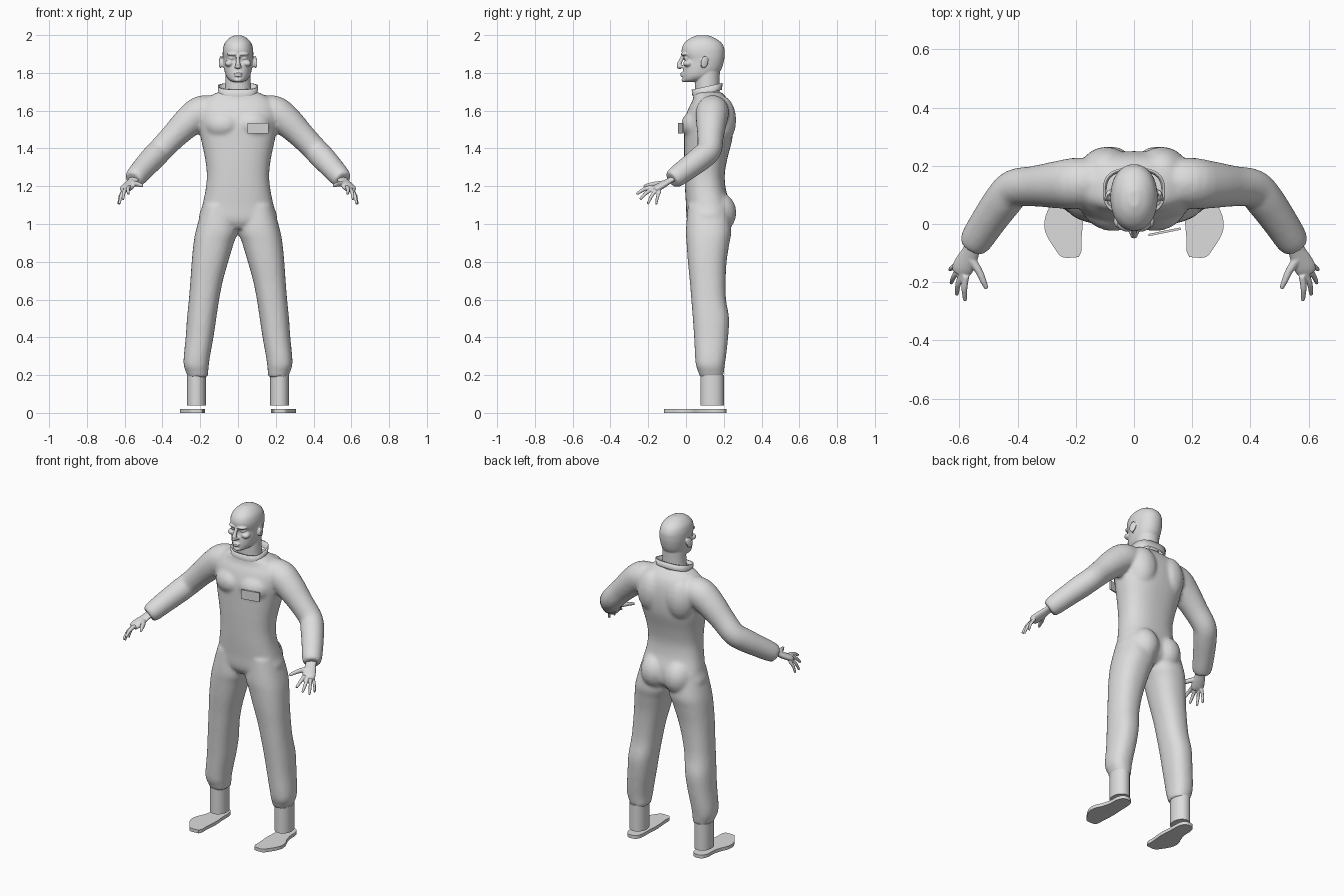
import bpy, bmesh, math
from mathutils import Vector, Matrix

if "Cube" in bpy.data.objects:
    bpy.data.objects.remove(bpy.data.objects["Cube"])

GREY = (0.72, 0.72, 0.72, 1)
mat = bpy.data.materials.new("light_grey")
mat.use_nodes = True
mat.diffuse_color = GREY
mat.node_tree.nodes["Principled BSDF"].inputs["Base Color"].default_value = GREY


def finish(name, bm, voxel=0, smooth=0, shade=True):
    bmesh.ops.recalc_face_normals(bm, faces=bm.faces)
    me = bpy.data.meshes.new(name)
    bm.to_mesh(me)
    bm.free()
    me.materials.append(mat)
    ob = bpy.data.objects.new(name, me)
    bpy.context.collection.objects.link(ob)
    for p in me.polygons:
        p.use_smooth = shade
    if voxel:
        rm = ob.modifiers.new("blend", "REMESH")
        rm.mode, rm.voxel_size, rm.use_smooth_shade = "VOXEL", voxel, True
        sm = ob.modifiers.new("soften", "SMOOTH")
        sm.factor, sm.iterations = 0.5, smooth
    return ob


def refine(rows, steps=4):
    """Catmull-Rom interpolation of parameter rows."""
    out = []
    for i in range(len(rows) - 1):
        a, b, c, d = (rows[min(max(i + k, 0), len(rows) - 1)] for k in (-1, 0, 1, 2))
        for s in range(steps):
            t = s / steps
            out.append([0.5 * (2 * q + (r - p) * t + (2 * p - 5 * q + 4 * r - u) * t * t
                               + (3 * q - p - 3 * r + u) * t ** 3)
                        for p, q, r, u in zip(a, b, c, d)])
    return out + [list(rows[-1])]


def skin(bm, rings):
    loops = [[bm.verts.new(p) for p in r] for r in rings]
    n = len(loops[0])
    for a, b in zip(loops, loops[1:]):
        for i in range(n):
            bm.faces.new((a[i], a[(i + 1) % n], b[(i + 1) % n], b[i]))
    bm.faces.new(loops[0][::-1])
    bm.faces.new(loops[-1])


def oval(z, x0, x1, y0, y1, power=2.0, n=40):
    ring = []
    for i in range(n):
        c, s = math.cos(math.tau * i / n), math.sin(math.tau * i / n)
        px = math.copysign(abs(c) ** (2 / power), c)
        py = math.copysign(abs(s) ** (2 / power), s)
        ring.append(Vector(((x0 + x1 + (x1 - x0) * px) / 2, (y0 + y1 + (y1 - y0) * py) / 2, z)))
    return ring


def stack(bm, rows, power=2.0):
    """Loft of ovals: z, x0, x1, y0, y1."""
    skin(bm, [oval(*r, power) for r in refine(rows)])


def tube(bm, rows, n=24, flat=1.0):
    """Round limb along x, y, z, radius."""
    rows = refine(rows)
    pts = [Vector(r[:3]) for r in rows]
    rings = []
    for i, p in enumerate(pts):
        t = (pts[min(i + 1, len(pts) - 1)] - pts[max(i - 1, 0)]).normalized()
        u = t.cross(Vector((0, 0, 1))).normalized()
        v = u.cross(t)
        rings.append([p + rows[i][3] * (u * math.cos(math.tau * k / n)
                      + v * math.sin(math.tau * k / n) * flat) for k in range(n)])
    skin(bm, rings)


def blob(bm, loc, size, rot=0, tilt=0):
    m = (Matrix.Translation(loc) @ Matrix.Rotation(rot, 4, "Z") @ Matrix.Rotation(tilt, 4, "X")
         @ Matrix.Diagonal((*size, 1)))
    bmesh.ops.create_uvsphere(bm, u_segments=20, v_segments=12, radius=1, matrix=m)


def mirror_x(bm):
    geo = bmesh.ops.duplicate(bm, geom=bm.verts[:] + bm.edges[:] + bm.faces[:])["geom"]
    verts = [g for g in geo if isinstance(g, bmesh.types.BMVert)]
    bmesh.ops.scale(bm, vec=(-1, 1, 1), verts=verts)
    bmesh.ops.reverse_faces(bm, faces=[g for g in geo if isinstance(g, bmesh.types.BMFace)])


# Overall suit: leg, arm, buttock, shoulder blade and chest on one side, mirrored
bm = bmesh.new()
stack(bm, [(1.1, .015, .185, .01, .22), (.97, .0, .222, .0, .24), (.9, .022, .235, .003, .23),
           (.8, .052, .245, .01, .215), (.7, .08, .252, .02, .21), (.6, .1, .26, .028, .212),
           (.5, .115, .27, .036, .228), (.4, .13, .277, .043, .223), (.3, .148, .287, .048, .212),
           (.25, .155, .287, .053, .205), (.215, .158, .275, .066, .2), (.19, .16, .266, .072, .197)], 2.3)
tube(bm, [(.1, .145, 1.6, .075), (.19, .14, 1.592, .088), (.26, .135, 1.543, .082),
          (.34, .13, 1.465, .07), (.41, .122, 1.392, .066), (.45, .08, 1.35, .066),
          (.5, .01, 1.296, .061), (.54, -.052, 1.25, .056), (.555, -.075, 1.233, .047)])
blob(bm, (.078, .165, 1.06), (.09, .102, .11))
blob(bm, (.1, .185, 1.55), (.09, .08, .13), -.3)
blob(bm, (.085, .045, 1.525), (.095, .068, .075), .25)
mirror_x(bm)
stack(bm, [(z, -w, w, f, b) for z, w, f, b in (
    (.975, .06, .03, .19), (1.02, .2, .005, .235), (1.1, .188, .0, .235), (1.18, .172, -.005, .212),
    (1.26, .165, -.008, .205), (1.35, .175, -.01, .22), (1.45, .196, -.01, .245),
    (1.54, .21, -.008, .25), (1.61, .21, .012, .242), (1.655, .185, .035, .225),
    (1.685, .135, .04, .2), (1.7, .1, .045, .185))], 2.4)
finish("suit", bm, .01, 5)

# Head: skull loft with raised features
bm = bmesh.new()
blob(bm, (.03, -.008, 1.899), (.03, .018, .009), .35)
blob(bm, (.033, .004, 1.878), (.017, .016, .01))
blob(bm, (.045, .012, 1.85), (.025, .028, .018), .5)
blob(bm, (.011, -.022, 1.833), (.009, .014, .008))
blob(bm, (.092, .098, 1.857), (.007, .021, .034), .35, -.2)
blob(bm, (.083, .09, 1.852), (.008, .014, .024), .2, -.2)
mirror_x(bm)
stack(bm, [(z, -w, w, f, b) for z, w, f, b in (
    (1.752, .025, -.008, .045), (1.762, .045, -.016, .1), (1.78, .061, -.017, .15),
    (1.8, .069, -.017, .175), (1.83, .075, -.014, .192), (1.87, .079, -.008, .202),
    (1.9, .081, -.021, .205), (1.93, .079, -.022, .203), (1.96, .069, -.007, .187),
    (1.985, .046, .025, .152), (1.999, .017, .06, .115))], 2.15)
stack(bm, [(1.64, -.075, .075, .05, .18), (1.74, -.068, .068, .048, .178),
           (1.83, -.065, .065, .05, .18)])
tube(bm, [(0, -.014, 1.895, .009), (0, -.03, 1.86, .011), (0, -.039, 1.836, .013),
          (0, -.024, 1.826, .008)])
blob(bm, (0, -.019, 1.797), (.024, .012, .0055))
blob(bm, (0, -.018, 1.785), (.021, .012, .006))
blob(bm, (0, -.008, 1.763), (.022, .016, .013))
finish("head", bm, .004, 3)

# Collar: open-topped band rising towards the back
bm = bmesh.new()
rings = []
for grow, lift in ((0, 0), (.004, .036), (-.004, .036), (-.008, 0), (0, 0)):
    ring = oval(0, -.103 - grow, .103 + grow, .034 - grow, .19 + grow, 2.7, 48)
    for p in ring:
        p.z = 1.676 + lift + .22 * (p.y - .034)
    rings.append(ring)
skin(bm, rings[:4])
caps = [f for f in bm.faces if len(f.verts) > 4]
bmesh.ops.delete(bm, geom=caps, context="FACES_ONLY")
finish("collar", bm)

# Chest pocket: thin plate standing just proud of the chest
bm = bmesh.new()
m = (Matrix.Translation((.105, -.027, 1.508)) @ Matrix.Rotation(.2, 4, "Z")
     @ Matrix.Diagonal((.112, .008, .056, 1)))
bmesh.ops.create_cube(bm, size=1, matrix=m)
finish("chest_pocket", bm, shade=False)

FINGERS = ((.577, -.178, 1.197, .58, -.262, 1.158), (.592, -.17, 1.19, .609, -.243, 1.13),
           (.602, -.156, 1.182, .628, -.203, 1.105), (.608, -.138, 1.176, .633, -.158, 1.104))
SOLE = ((.19, -.113), (.222, -.116), (.25, -.112), (.272, -.085), (.297, -.045), (.308, -.01), (.303, .03),
        (.285, .07), (.272, .12), (.27, .17), (.255, .205), (.225, .215), (.195, .205),
        (.18, .17), (.178, .1), (.174, .03), (.18, -.05), (.18, -.09))

for side, s in (("left", 1), ("right", -1)):
    # Hand: wrist, palm, four fingers and a thumb
    bm = bmesh.new()
    tube(bm, [(s * .54, -.05, 1.25, .032), (s * .558, -.09, 1.228, .03), (s * .57, -.115, 1.213, .034),
              (s * .588, -.15, 1.193, .037), (s * .597, -.17, 1.182, .03)], flat=.5)
    for i, (x, y, z, tx, ty, tz) in enumerate(FINGERS):
        a, b = Vector((s * x, y, z)), Vector((s * tx, ty, tz))
        mid = a.lerp(b, .5) + Vector((s * .004, -.002, .006))
        r = .0105 - .0006 * i
        tube(bm, [(*a, r + .001), (*mid, r), (*b, r * .7)], 12)
    tube(bm, [(s * .565, -.115, 1.215, .016), (s * .535, -.158, 1.212, .0135),
              (s * .518, -.195, 1.207, .011), (s * .506, -.222, 1.2, .007)], 12)
    finish(side + "_hand", bm, .004, 3)

    # Ankle: open-looking sleeve below the trouser hem
    bm = bmesh.new()
    skin(bm, [oval(z, s * .17, s * .27, .076, .2, 2.1) for z in (.04, .2)])
    ankle = finish(side + "_ankle", bm)
    bpy.context.view_layer.objects.active = ankle
    ankle.select_set(True)
    bpy.ops.object.shade_smooth_by_angle(angle=math.radians(40))
    ankle.select_set(False)

    # Sole: flat slab in a footprint outline
    bm = bmesh.new()
    outline = refine(SOLE + SOLE[:1], 3)[:-1]
    skin(bm, [[Vector((s * x, y, z)) for x, y in outline] for z in (0, .02)])
    finish(side + "_sole", bm, shade=False)
